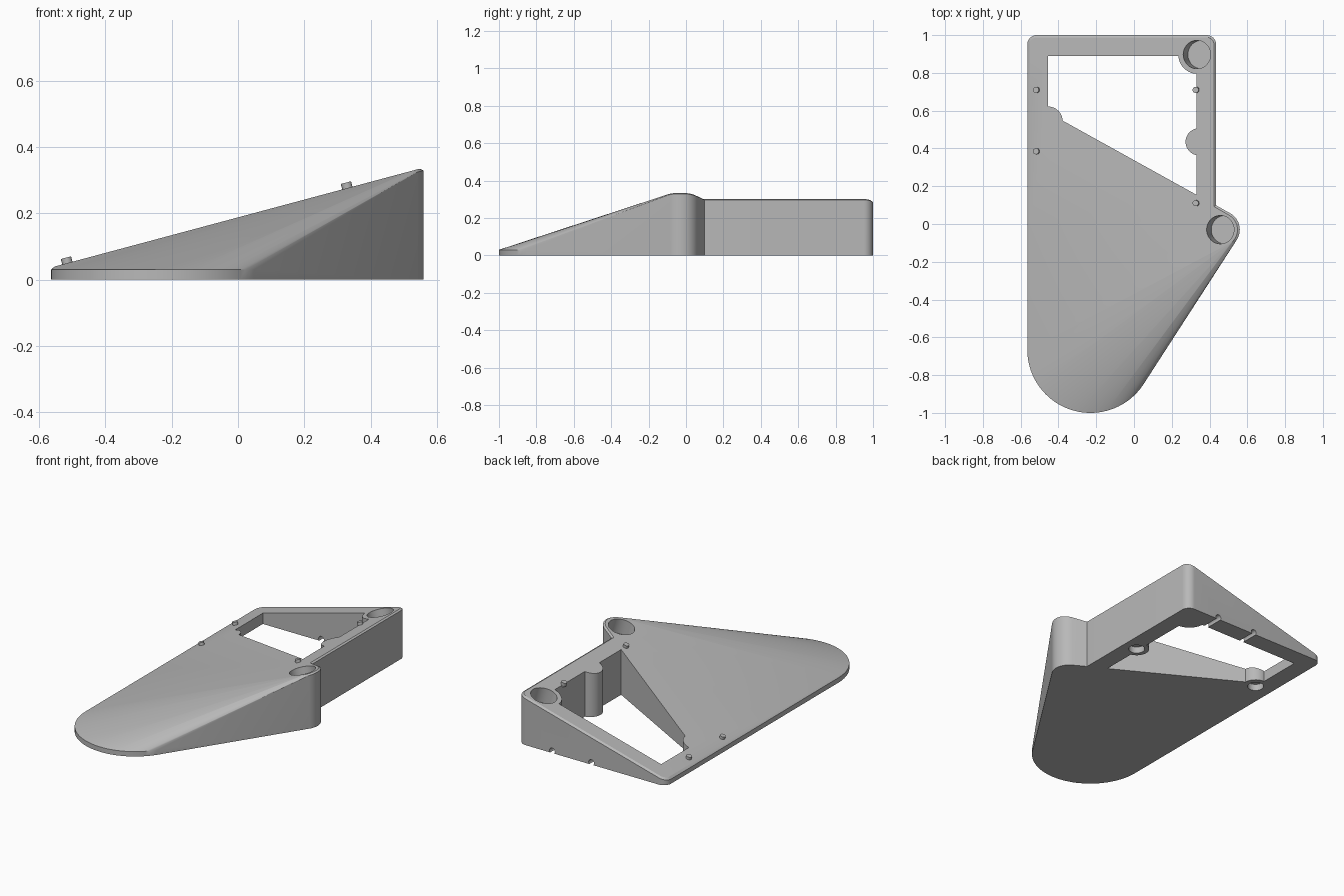
import bpy, bmesh, math
from mathutils import Vector

if "Cube" in bpy.data.objects:
    bpy.data.objects.remove(bpy.data.objects["Cube"], do_unlink=True)

TILT = math.radians(15)
NORMAL = Vector((-math.sin(TILT), 0, math.cos(TILT)))
EDGE = 0.012

grey = bpy.data.materials.new("plain_grey")
grey.use_nodes = True
grey.diffuse_color = (0.48, 0.48, 0.48, 1)
grey.node_tree.nodes["Principled BSDF"].inputs["Base Color"].default_value = grey.diffuse_color


def deck(x):
    """Height of the sloping top at x."""
    return 0.188 + x * math.tan(TILT)


def arc(cx, cy, r, start=0, end=360, n=64):
    steps = [math.radians(start + (end - start) * i / n) for i in range(n + 1)]
    return [(cx + r * math.cos(a), cy + r * math.sin(a)) for a in steps]


def hull(name, points):
    bm = bmesh.new()
    for p in points:
        bm.verts.new(p)
    bmesh.ops.remove_doubles(bm, verts=bm.verts, dist=0.0001)
    bmesh.ops.convex_hull(bm, input=bm.verts)
    loose = [v for v in bm.verts if not v.link_faces]
    bmesh.ops.delete(bm, geom=loose, context="VERTS")
    bmesh.ops.dissolve_limit(bm, angle_limit=0.002, verts=bm.verts, edges=bm.edges)
    bmesh.ops.recalc_face_normals(bm, faces=bm.faces)
    mesh = bpy.data.meshes.new(name)
    bm.to_mesh(mesh)
    bm.free()
    mesh.materials.append(grey)
    obj = bpy.data.objects.new(name, mesh)
    bpy.context.collection.objects.link(obj)
    return obj


def rod(name, centre, axis, r, length):
    axis = Vector(axis)
    bpy.ops.mesh.primitive_cylinder_add(
        vertices=48, radius=r, depth=length, location=centre,
        rotation=axis.to_track_quat("Z", "Y").to_euler())
    obj = bpy.context.object
    obj.name = name
    obj.data.materials.append(grey)
    return obj


def combine(target, tool, operation):
    mod = target.modifiers.new(operation, "BOOLEAN")
    mod.operation, mod.solver, mod.object = operation, "EXACT", tool
    bpy.context.view_layer.objects.active = target
    bpy.ops.object.modifier_apply(modifier=mod.name)
    bpy.data.objects.remove(tool, do_unlink=True)


def smooth(obj):
    bpy.ops.object.select_all(action="DESELECT")
    obj.select_set(True)
    bpy.context.view_layer.objects.active = obj
    bpy.ops.object.shade_smooth_by_angle(angle=math.radians(25))


def floor(outline):
    return [(x, y, 0) for x, y in outline]


def top(outline, drop=0):
    return [(x, y, deck(x) - drop) for x, y in outline]


# Front wedge: rounded toe, tall round post and straight left edge
toe = arc(-0.23, -0.665, 0.335, n=96)
post = (0.46, -0.03)
left = [(-0.565, -0.665), (-0.565, 0.65)]
left_in = [(x + EDGE, y) for x, y in left]
body = hull("wedge_body",
            floor(toe + arc(*post, 0.1) + left)
            + [(x, y, 0.03) for x, y in toe]
            + top(arc(*post, 0.1) + left, EDGE * 0.7)
            + top(arc(*post, 0.1 - EDGE) + left_in))


# Rear frame block with rounded back corners
def frame_outline(inset):
    r = 0.05 - inset
    return (arc(0.385, 0.95, r, 0, 90, 12) + arc(-0.515, 0.95, r, 90, 180, 12)
            + [(-0.565 + inset, 0), (0.435 - inset, 0)])


frame = hull("frame", floor(frame_outline(0)) + top(frame_outline(0), EDGE * 0.7)
             + top(frame_outline(EDGE)))
combine(body, frame, "UNION")

# Window opening, leaving round bosses standing along its edges
corners = [(-0.455, 0.89), (0.33, 0.89), (0.33, 0.155), (-0.455, 0.59)]
window = hull("window_cutter", [(x, y, z) for x, y in corners for z in (-0.2, 0.6)])
mounts = [(0.345, 0.435), (-0.455, 0.545)]
for (x, y), r in zip(mounts + [(0.335, 0.895)], (0.072, 0.077, 0.1)):
    combine(window, rod("boss", (x, y, 0.2), (0, 0, 1), r, 1.2), "DIFFERENCE")
combine(body, window, "DIFFERENCE")

# Blind sockets square to the sloping top
for x, y in ((0.457, -0.03), (0.333, 0.897)):
    depth = 0.095
    centre = Vector((x, y, deck(x)))
    combine(body, rod("socket", centre, NORMAL, 0.075, depth * 2), "DIFFERENCE")

# Shallow recesses under the bosses
for x, y in mounts:
    combine(body, rod("recess", (x, y, 0), (0, 0, 1), 0.046, 0.08), "DIFFERENCE")

# Cable notches through the foot of the back wall
for x in (0.205, -0.06):
    combine(body, rod("notch", (x, 0.95, 0.012), (0, 1, 0), 0.018, 0.2), "DIFFERENCE")
smooth(body)

# Locating pegs on the sloping top
for i, (x, y) in enumerate(((-0.515, 0.71), (-0.515, 0.385), (0.33, 0.71), (0.33, 0.11))):
    peg = rod(f"peg_{i + 1}", Vector((x, y, deck(x))) + NORMAL * 0.004, NORMAL, 0.016, 0.026)
    smooth(peg)
